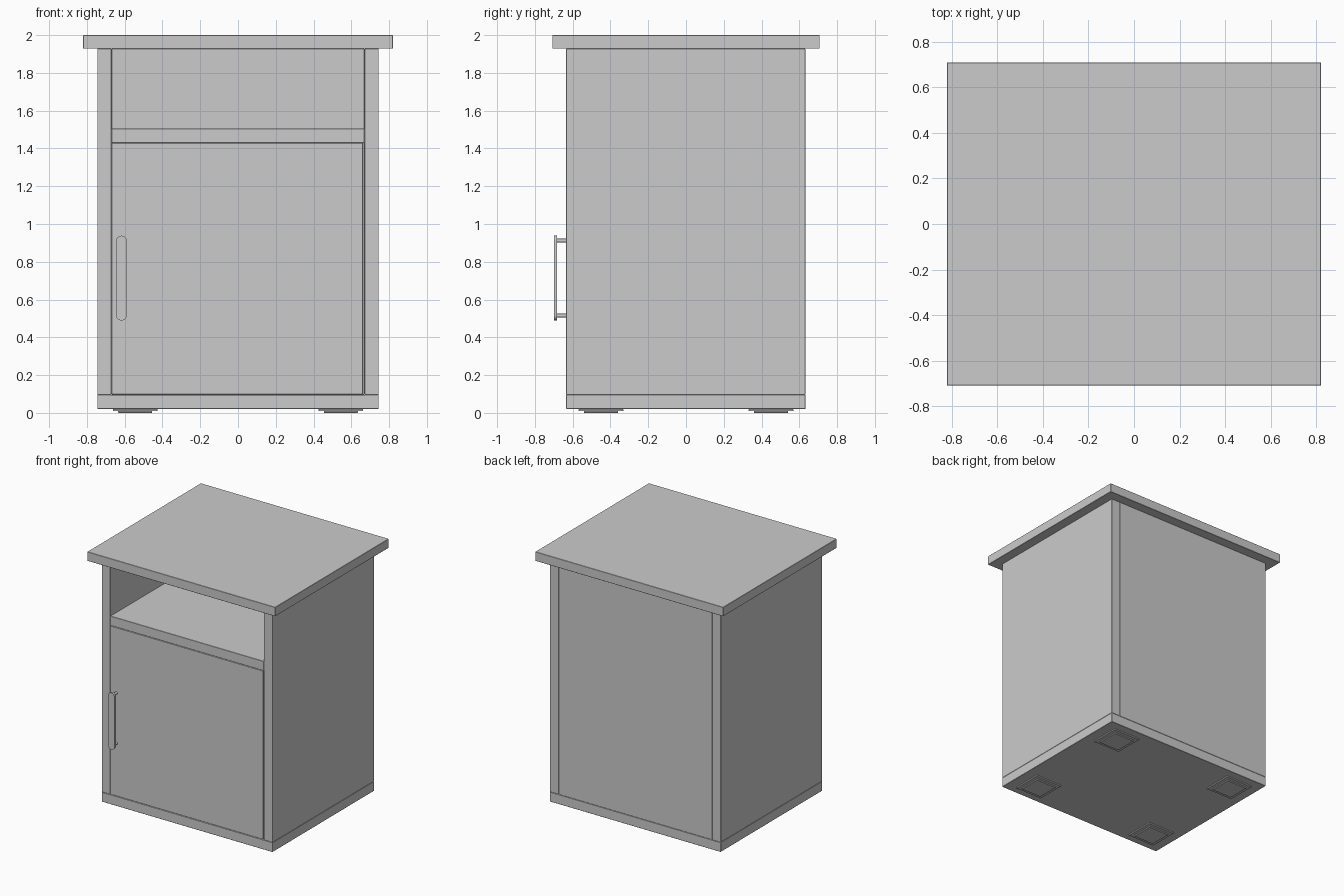
import bpy, bmesh, math

if "Cube" in bpy.data.objects:
    bpy.data.objects.remove(bpy.data.objects["Cube"])


def finish(name, bm, bevel=0.0):
    bmesh.ops.recalc_face_normals(bm, faces=bm.faces)
    me = bpy.data.meshes.new(name)
    bm.to_mesh(me)
    bm.free()
    ob = bpy.data.objects.new(name, me)
    bpy.context.collection.objects.link(ob)
    if bevel:
        m = ob.modifiers.new("edge", 'BEVEL')
        m.width = bevel
        m.segments = 1
    return ob


def box(name, x, y, z, bevel=0.002):
    bm = bmesh.new()
    bmesh.ops.create_cube(bm, size=1)
    for v in bm.verts:
        for i, (lo, hi) in enumerate((x, y, z)):
            v.co[i] = lo if v.co[i] < 0 else hi
    return finish(name, bm, bevel)


def extrude(name, pts, vec, bevel=0.0):
    bm = bmesh.new()
    face = bm.faces.new([bm.verts.new(p) for p in pts])
    geo = bmesh.ops.extrude_face_region(bm, geom=[face])["geom"]
    moved = [g for g in geo if isinstance(g, bmesh.types.BMVert)]
    bmesh.ops.translate(bm, verts=moved, vec=vec)
    # keep the starting cap so the solid stays closed
    if not face.is_valid:
        bm.faces.new([v for v in bm.verts if v not in moved])
    return finish(name, bm, bevel)


FRONT, BACK = -0.634, 0.632
T = 0.075

# Carcass
box("top_board", (-0.82, 0.82), (-0.708, 0.708), (1.928, 2.0))
box("base_board", (-0.745, 0.745), (FRONT, BACK), (0.02, 0.096))
for side, s in (("left", -1), ("right", 1)):
    box(side + "_side_panel", sorted((s * 0.67, s * 0.745)), (FRONT, BACK), (0.096, 1.928))
box("back_panel", (-0.67, 0.67), (BACK - T, BACK), (0.096, 1.928))
box("shelf", (-0.67, 0.67), (FRONT, BACK - T), (1.43, 1.505))

# Door, with the narrow gap on its hinge side
box("door", (-0.669, 0.662), (FRONT, FRONT + T), (0.098, 1.428))

# Handle: flat bar with round ends on two round posts
hx, r, z0, z1 = -0.617, 0.029, 0.489, 0.938
outline = []
for cz, start in ((z1 - r, 0), (z0 + r, math.pi)):
    for i in range(13):
        a = start + math.pi * i / 12
        outline.append((hx + r * math.cos(a), -0.699, cz + r * math.sin(a)))
bar = extrude("handle_bar", outline, (0, 0.017, 0))
posts = []
for label, cz in (("lower", z0 + 0.026), ("upper", z1 - 0.026)):
    ring = [(hx + 0.01 * math.cos(math.tau * i / 16), -0.684,
             cz + 0.01 * math.sin(math.tau * i / 16)) for i in range(16)]
    posts.append(extrude(label + "_handle_post", ring, (0, 0.052, 0)))
for ob in [bar] + posts:
    bpy.ops.object.select_all(action='DESELECT')
    ob.select_set(True)
    bpy.context.view_layer.objects.active = ob
    bpy.ops.object.shade_smooth_by_angle(angle=math.radians(35))

# Feet: low square flange with a smaller pad beneath
for xl, cx in (("left", -0.545), ("right", 0.545)):
    for yl, cy in (("front", -0.45), ("back", 0.45)):
        for part, h, z in (("foot_plate", 0.118, (0.009, 0.021)), ("foot_pad", 0.09, (0.0, 0.010))):
            box(f"{yl}_{xl}_{part}", (cx - h, cx + h), (cy - h, cy + h), z)
